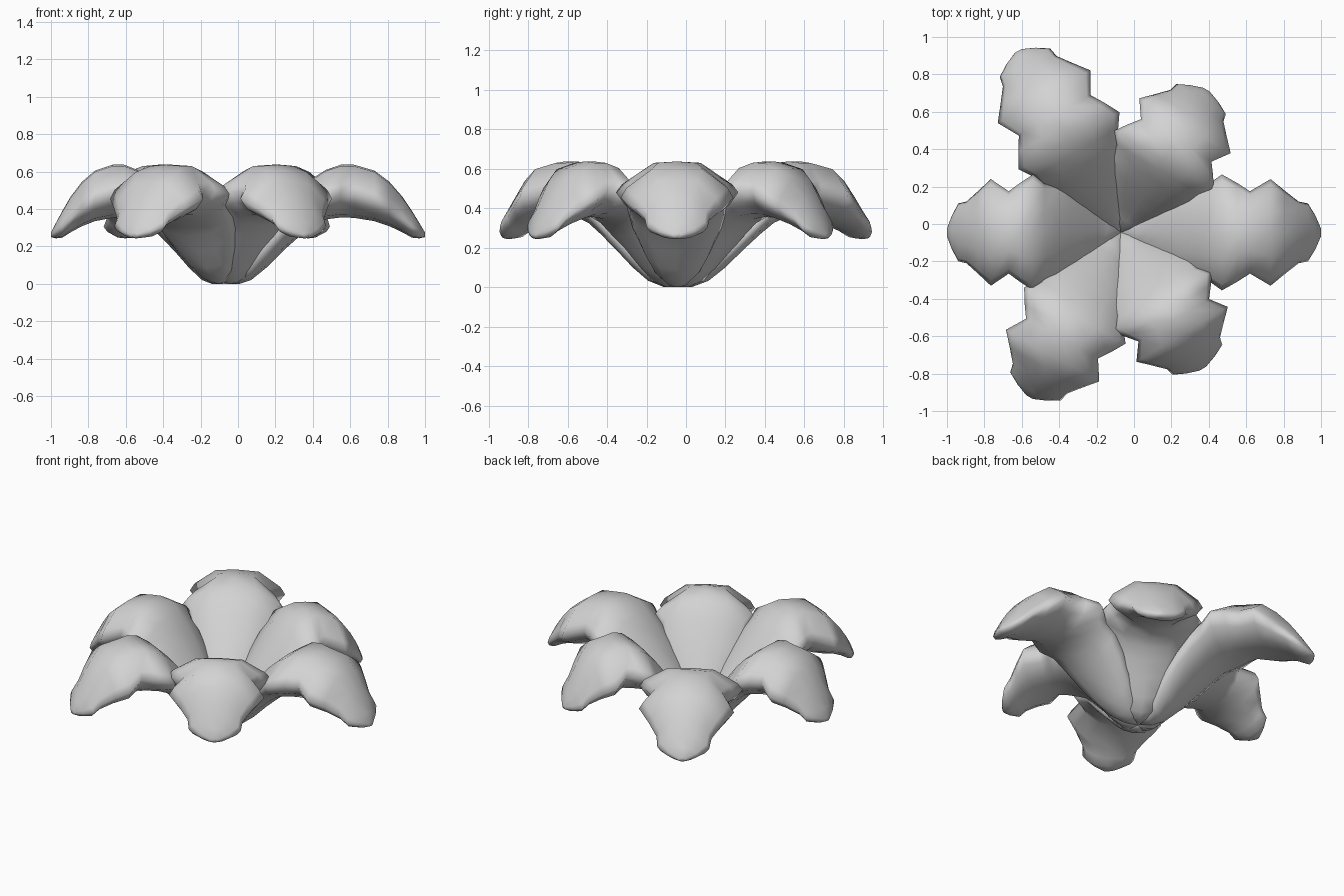
import bpy
import bmesh
import math

if "Cube" in bpy.data.objects:
    bpy.data.objects.remove(bpy.data.objects["Cube"])

# single flat colour
grey = bpy.data.materials.new("pale_grey")
grey.diffuse_color = (0.65, 0.65, 0.65, 1)
grey.use_nodes = True
grey.node_tree.nodes["Principled BSDF"].inputs["Base Color"].default_value = grey.diffuse_color

CENTRE = (-0.07, -0.045)
FULL = 1.07

# petal sections: distance out, half width, top z, edge z, bottom z
SECTIONS = [
    (0.00, 0.040, 0.06, 0.030, 0.000),
    (0.08, 0.085, 0.13, 0.070, 0.000),
    (0.14, 0.130, 0.20, 0.120, 0.020),
    (0.22, 0.180, 0.30, 0.205, 0.085),
    (0.31, 0.225, 0.40, 0.300, 0.175),
    (0.40, 0.250, 0.50, 0.390, 0.255),
    (0.47, 0.260, 0.565, 0.440, 0.310),
    (0.54, 0.310, 0.61, 0.480, 0.345),
    (0.62, 0.265, 0.637, 0.495, 0.355),
    (0.69, 0.220, 0.637, 0.490, 0.353),
    (0.80, 0.285, 0.605, 0.455, 0.335),
    (0.88, 0.220, 0.545, 0.405, 0.308),
    (0.95, 0.165, 0.465, 0.350, 0.275),
    (1.00, 0.155, 0.390, 0.305, 0.247),
    (1.04, 0.090, 0.325, 0.280, 0.243),
    (1.07, 0.020, 0.275, 0.262, 0.250),
]


def petal(name, angle, length):
    """Loft a thick arched petal through rounded twelve-sided sections."""
    c, s = math.cos(math.radians(angle)), math.sin(math.radians(angle))
    bm = bmesh.new()
    rings = []
    for u, w, top, edge, low in SECTIONS:
        u *= length / FULL
        up, down = top - edge, edge - low
        half = [(0.45 * w, top - 0.05 * up), (0.90 * w, edge + 0.32 * up), (w, edge),
                (0.86 * w, edge - 0.45 * down), (0.5 * w, low + 0.12 * down)]
        loop = [(0, top)] + half + [(0, low)] + [(-v, z) for v, z in reversed(half)]
        rings.append([bm.verts.new((CENTRE[0] + u * c - v * s,
                                    CENTRE[1] + u * s + v * c, z)) for v, z in loop])
    n = len(rings[0])
    for a, b in zip(rings, rings[1:]):
        for i in range(n):
            j = (i + 1) % n
            bm.faces.new((a[i], a[j], b[j], b[i]))
    bm.faces.new(rings[0])
    bm.faces.new(rings[-1])
    bmesh.ops.recalc_face_normals(bm, faces=bm.faces)
    for f in bm.faces:
        f.smooth = True
    mesh = bpy.data.meshes.new(name)
    bm.to_mesh(mesh)
    bm.free()
    mesh.materials.append(grey)
    ob = bpy.data.objects.new(name, mesh)
    bpy.context.collection.objects.link(ob)


# six petals of uneven length around the base
for name, angle, length in [
    ("petal_right", 0, 1.07),
    ("petal_back_right", 59, 0.89),
    ("petal_back_left", 119.5, 1.115),
    ("petal_left", 180, 0.93),
    ("petal_front_left", 241, 1.007),
    ("petal_front_right", 301, 0.85),
]:
    petal(name, angle, length)
